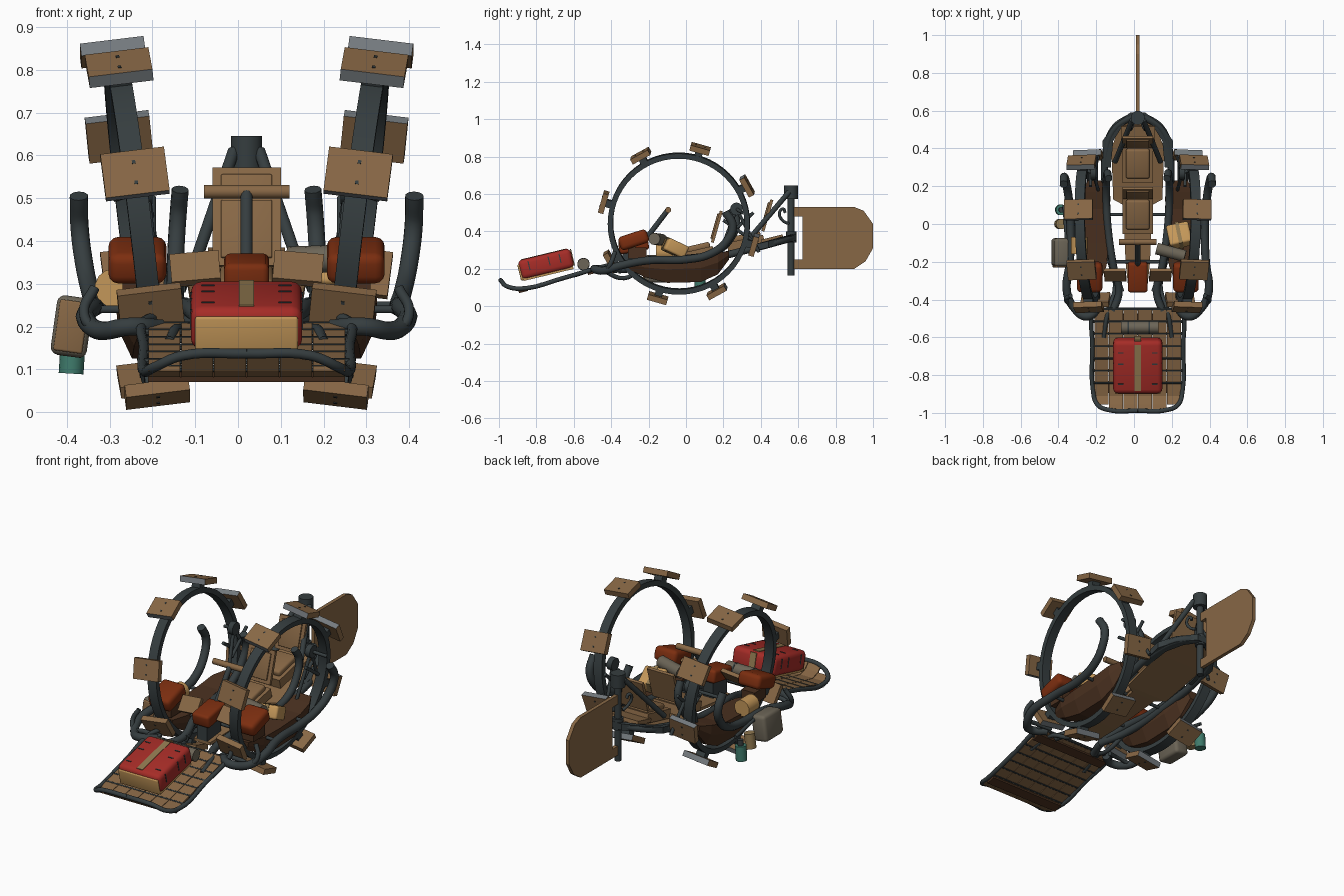
import bpy, bmesh, math
from mathutils import Matrix, Vector

old = bpy.data.objects.get("Cube")
if old:
    bpy.data.objects.remove(old)

X0 = 0.02  # the body sits slightly to one side, balanced by the side luggage


def material(name, r, g, b):
    m = bpy.data.materials.new(name)
    m.use_nodes = True
    m.diffuse_color = (r, g, b, 1)
    m.node_tree.nodes["Principled BSDF"].inputs["Base Color"].default_value = (r, g, b, 1)
    return m


WOOD = material("wood", .245, .137, .06)
DARK = material("dark wood", .068, .03, .014)
IRON = material("dark iron", .036, .047, .05)
RUST = material("rust leather", .2, .027, .005)
RED = material("red leather", .38, .025, .02)
TAN = material("tan", .55, .31, .1)
STRAP = material("beige strap", .28, .19, .08)
TAUPE = material("taupe cloth", .15, .13, .095)
TEAL = material("teal glass", .05, .2, .15)
GREY = material("grey metal", .18, .2, .215)


def finish(name, bm, mats, sym=False, smooth=False, M=None):
    if M:
        bm.transform(M)
    bmesh.ops.recalc_face_normals(bm, faces=bm.faces)
    me = bpy.data.meshes.new(name)
    bm.to_mesh(me)
    bm.free()
    for m in mats if isinstance(mats, tuple) else (mats,):
        me.materials.append(m)
    ob = bpy.data.objects.new(name, me)
    ob.location.x = X0
    bpy.context.collection.objects.link(ob)
    if sym:
        mod = ob.modifiers.new("Mirror", 'MIRROR')
        mod.use_mirror_merge = False
    if smooth:
        bpy.ops.object.select_all(action='DESELECT')
        ob.select_set(True)
        bpy.context.view_layer.objects.active = ob
        bpy.ops.object.shade_smooth_by_angle(angle=math.radians(40))
    return ob


def place(loc, rot=(0, 0, 0)):
    M = Matrix.Translation(loc)
    for a, ax in zip(reversed(rot), "ZYX"):
        M = M @ Matrix.Rotation(math.radians(a), 4, ax)
    return M


def box(name, loc, size, mat, rot=(0, 0, 0), bevel=0, sym=False, parent=None):
    bm = bmesh.new()
    bmesh.ops.create_cube(bm, size=1, matrix=Matrix.Diagonal((*size, 1)))
    if isinstance(mat, tuple):  # second colour on the trailing edge
        bm.normal_update()
        for f in bm.faces:
            f.material_index = int(f.normal.y < -.5)
    if bevel:
        bmesh.ops.bevel(bm, geom=bm.edges[:], offset=bevel, segments=3, profile=.5, affect='EDGES')
    M = place(loc, rot)
    return finish(name, bm, mat, sym, bool(bevel), parent @ M if parent else M)


def rod(name, a, b, r, mat, sym=False, sides=14):
    a, b = Vector(a), Vector(b)
    bm = bmesh.new()
    bmesh.ops.create_cone(bm, cap_ends=True, segments=sides, radius1=r, radius2=r, depth=(b - a).length)
    M = Matrix.Translation((a + b) / 2) @ (b - a).to_track_quat('Z', 'Y').to_matrix().to_4x4()
    return finish(name, bm, mat, sym, True, M)


def tube(name, pts, r, mat=IRON, sym=False):
    cu = bpy.data.curves.new(name, 'CURVE')
    cu.dimensions = '3D'
    cu.bevel_depth, cu.bevel_resolution, cu.resolution_u = r, 3, 6
    cu.use_fill_caps = True
    sp = cu.splines.new('BEZIER')
    sp.bezier_points.add(len(pts) - 1)
    for p, co in zip(sp.bezier_points, pts):
        p.co = co
        p.handle_left_type = p.handle_right_type = 'AUTO'
    tmp = bpy.data.objects.new("path", cu)
    bpy.context.collection.objects.link(tmp)
    me = bpy.data.meshes.new_from_object(tmp.evaluated_get(bpy.context.evaluated_depsgraph_get()))
    bm = bmesh.new()
    bm.from_mesh(me)
    bpy.data.objects.remove(tmp)
    bpy.data.meshes.remove(me)
    return finish(name, bm, mat, sym, True)


def loft(name, stations, mat, sym=False):
    """Skin closed (x, z) sections placed at successive y."""
    bm = bmesh.new()
    rings = [[bm.verts.new((x, y, z)) for x, z in sec] for y, sec in stations]
    n = len(rings[0])
    for a, b in zip(rings, rings[1:]):
        for i in range(n):
            bm.faces.new((a[i], a[(i + 1) % n], b[(i + 1) % n], b[i]))
    bm.faces.new(rings[0])
    bm.faces.new(rings[-1])
    return finish(name, bm, mat, sym)


def slab(x1, x2, z, t):
    return [(x1, z), (x2, z), (x2, z - t), (x1, z - t)]


# Leaning paddle wheels
WHEEL = place((.261, -.038, .442), (0, 6.9, -2))
bm = bmesh.new()
ring = [bm.verts.new((x, 0, z)) for x, z in slab(-.026, .026, .38, .028)]
edges = [bm.edges.new((ring[i], ring[i - 1])) for i in range(4)]
bmesh.ops.spin(bm, geom=ring + edges, axis=(1, 0, 0), cent=(0, 0, 0), steps=56, angle=math.tau)
bmesh.ops.remove_doubles(bm, verts=bm.verts, dist=.0005)
finish("wheel_rim", bm, IRON, True, True, WHEEL)
for k in range(8):
    spoke = WHEEL @ place((0, 0, 0), (29 + 45 * k - 90, 0, 0))
    box("paddle", (0, 0, .418), (.15, .107, .03), (WOOD, GREY), sym=True, parent=spoke)
    box("paddle_bracket", (0, 0, .392), (.05, .04, .03), IRON, sym=True, parent=spoke)
    for y in (-.025, .025):
        box("paddle_bolt", (0, y, .433), (.008, .008, .004), IRON, sym=True, parent=spoke)

# Side floats inside the wheels
loft("side_float", [(y, [(.23 + w * f, t + (b - t) * d) for f, d in
     ((-1, 0), (1, 0), (.95, .45), (.5, 1), (-.5, 1), (-.95, .45))])
     for y, w, t, b in ((-.31, .03, .245, .2), (-.22, .065, .25, .155), (-.1, .075, .255, .125),
                        (.08, .075, .265, .13), (.17, .065, .285, .17), (.23, .035, .295, .25))], DARK, True)

# Central deck, narrow ahead of the rear seat, and its frame
loft("centre_deck", [(y, slab(-w, w, z, .016)) for y, w, z in (
    (.57, .02, .37), (.51, .1, .355), (.4, .14, .325), (.13, .13, .26),
    (.1, .075, .255), (-.2, .065, .215), (-.34, .05, .2))], WOOD)
tube("deck_frame", [(.03, .57, .365), (.12, .51, .35), (.165, .4, .32), (.165, .1, .25),
                    (.14, -.2, .21), (.09, -.36, .195)], .02, sym=True)
loft("stern_band", [(y, slab(a, b, z, .035)) for y, a, b, z in (
    (.59, 0, .04, .385), (.52, .08, .13, .37), (.44, .13, .187, .348), (.3, .143, .18, .315))], IRON, True)
tube("inner_pipe", [(.13, -.46, .19), (.1, -.36, .2), (.13, -.22, .24), (.16, 0, .255),
                    (.167, .16, .29), (.165, .25, .38), (.16, .27, .46), (.155, .24, .52)], .02, sym=True)

# Sled platform
profile = ((-.985, .14), (-.955, .108), (-.91, .094), (-.85, .105), (-.45, .21))
for i in range(6):
    x = -.231 + i * .077
    end = profile[1:] if i in (0, 5) else profile
    loft("sled_plank", [(y, slab(x + .0015, x + .0755, z, .012)) for y, z in end], WOOD)
tube("sled_frame", [(0, -.989, .137), (.15, -.985, .132), (.215, -.955, .105), (.237, -.88, .094),
                    (.24, -.65, .152), (.24, -.45, .21), (.21, -.38, .225)], .012, sym=True)
for k in range(7):
    y = -.84 + k * .065
    z = .21 + (y + .45) * .2625
    rod("sled_crossbar", (-.24, y, z - .006), (.24, y, z - .006), .008, IRON, sides=8)
for y in (-.87, -.5):
    box("sled_batten", (0, y, .192 + (y + .45) * .2625), (.46, .05, .012), DARK, (14, 0, 0))
tube("sled_link", [(.18, -.6, .165), (.16, -.47, .195), (.12, -.33, .15), (.14, -.24, .2)], .012, sym=True)

# Suitcase and bedroll on the sled
CASE = place((0, -.747, .218), (13.5, 0, 0))
box("suitcase", (0, 0, .008), (.26, .29, .105), RED, bevel=.025, parent=CASE)
box("case_tray", (0, 0, -.04), (.235, .275, .025), TAN, parent=CASE)
box("case_front", (0, -.143, -.004), (.24, .014, .088), TAN, bevel=.006, parent=CASE)
box("case_centre_strap", (0, 0, .06), (.035, .25, .006), STRAP, parent=CASE)
box("case_back_strap", (0, .146, .01), (.035, .006, .09), STRAP, parent=CASE)
for y in (-.09, .02, .08):
    box("case_cord", (.09, y, .061), (.03, .006, .004), IRON, sym=True, parent=CASE)
    box("case_buckle", (.13, y, .02), (.004, .006, .05), IRON, sym=True, parent=CASE)
rod("bedroll", (-.09, -.548, .225), (.11, -.548, .225), .032, TAUPE)
for x in (-.05, .06):
    rod("bedroll_band", (x - .004, -.548, .225), (x + .004, -.548, .225), .034, IRON)

# Outer bumper pipes
tube("outer_pipe", [(.2, -.44, .195), (.27, -.49, .2), (.34, -.44, .19), (.375, -.36, .215),
                    (.36, -.2, .245), (.355, 0, .25), (.365, .13, .28), (.38, .22, .35),
                    (.39, .25, .43), (.392, .21, .505)], .022, sym=True)
tube("bumper_loop", [(.2, -.41, .195), (.29, -.43, .205), (.36, -.42, .2), (.38, -.4, .235),
                     (.355, -.38, .29)], .012, sym=True)
for y, z in ((-.2, .24), (.05, .25)):
    rod("cross_beam", (-.36, y, z), (.36, y, z), .009, IRON)

# Seats, backrests and saddles
for y, z in ((.05, .275), (.32, .335)):
    box("seat_base", (0, y, z), (.16, .2, .05), WOOD, (13, 0, 0))
    box("seat_cushion", (0, y, z + .035), (.125, .16, .035), WOOD, (13, 0, 0), bevel=.012)
    box("backrest", (0, y + .115, z + .15), (.16, .016, .175), WOOD, (-16, 0, 0))
    box("backrest_panel", (0, y + .105, z + .153), (.12, .012, .14), WOOD, (-16, 0, 0), bevel=.004)
box("rear_board", (0, .46, .36), (.18, .12, .02), WOOD, (14, 0, 0))
box("centre_saddle", (0, -.28, .325), (.105, .16, .07), RUST, (10, 0, 0), bevel=.015)
box("saddle_mount", (0, -.28, .25), (.06, .12, .1), IRON)
box("side_saddle", (.255, -.28, .355), (.135, .16, .075), RUST, (18, 0, 0), bevel=.022, sym=True)
box("side_saddle_mount", (.25, -.26, .285), (.08, .1, .06), DARK, sym=True)
box("foot_board", (.12, -.27, .335), (.115, .02, .085), WOOD, (-40, 5, 0), sym=True)

# Tiller handle
rod("tiller_stick", (0, -.23, .34), (0, -.1, .51), .014, IRON)
rod("tiller_grip", (-.1, -.095, .515), (.1, -.095, .515), .016, WOOD)

# Rear mast, struts and rudder
rod("mast", (0, .562, .165), (0, .562, .6), .018, IRON)
rod("mast_head", (0, .562, .572), (0, .562, .645), .037, IRON, sides=18)
rod("mast_joint", (0, .562, .34), (0, .562, .4), .028, IRON)
rod("mast_strut", (.03, .55, .61), (.12, .33, .35), .014, IRON, True)
tube("mast_scroll", [(.02, .55, .44), (.03, .515, .46), (.04, .5, .5), (.035, .52, .52), (.03, .53, .5)],
     .008, sym=True)
bm = bmesh.new()
outline = ((.57, .2), (.9, .2), (.96, .24), (1, .31), (1, .44), (.95, .51), (.9, .53),
           (.57, .53), (.57, .48), (.622, .48), (.622, .25), (.57, .25))
face = bm.faces.new([bm.verts.new((-.01, y, z)) for y, z in outline])
side = bmesh.ops.extrude_face_region(bm, geom=[face])["geom"]
bmesh.ops.translate(bm, verts=[v for v in side if isinstance(v, bmesh.types.BMVert)], vec=(.02, 0, 0))
finish("rudder", bm, WOOD)

# Drive pulleys and levers
rod("pulley", (.22, .27, .52), (.25, .27, .52), .034, IRON, True, 20)
for a, b in (((.235, .27, .52), (.21, .18, .28)), ((.235, .27, .52), (.2, .39, .29)),
             ((.25, .2, .46), (.25, .37, .34)), ((.22, .23, .38), (.22, .36, .5)),
             ((.235, .27, .52), (.31, .3, .5))):
    rod("drive_lever", a, b, .009, IRON, True)

# Side luggage
rod("blanket_roll", (.1, -.13, .355), (.25, -.17, .36), .032, TAUPE)
box("tan_parcel", (.22, -.06, .31), (.12, .12, .07), TAN, (-25, 0, 12), bevel=.012)
box("parcel_strap", (.22, -.06, .31), (.02, .125, .075), STRAP, (-25, 0, 12))
rod("tan_pouch", (-.31, -.16, .29), (-.31, -.07, .29), .045, TAN)
box("side_bag", (-.408, -.15, .2), (.085, .15, .14), TAUPE, (0, 8, 0), bevel=.018)
box("bag_flap", (-.41, -.222, .2), (.068, .016, .12), WOOD, (0, 8, 0), bevel=.005)
rod("teal_bottle", (-.41, .075, .09), (-.405, .075, .17), .029, TEAL)
rod("bottle_cap", (-.405, .075, .17), (-.403, .075, .2), .015, IRON)
rod("tan_flask", (-.415, 0, .13), (-.405, 0, .21), .028, STRAP)
rod("luggage_rail", (-.37, -.2, .26), (-.39, .1, .22), .009, IRON)
